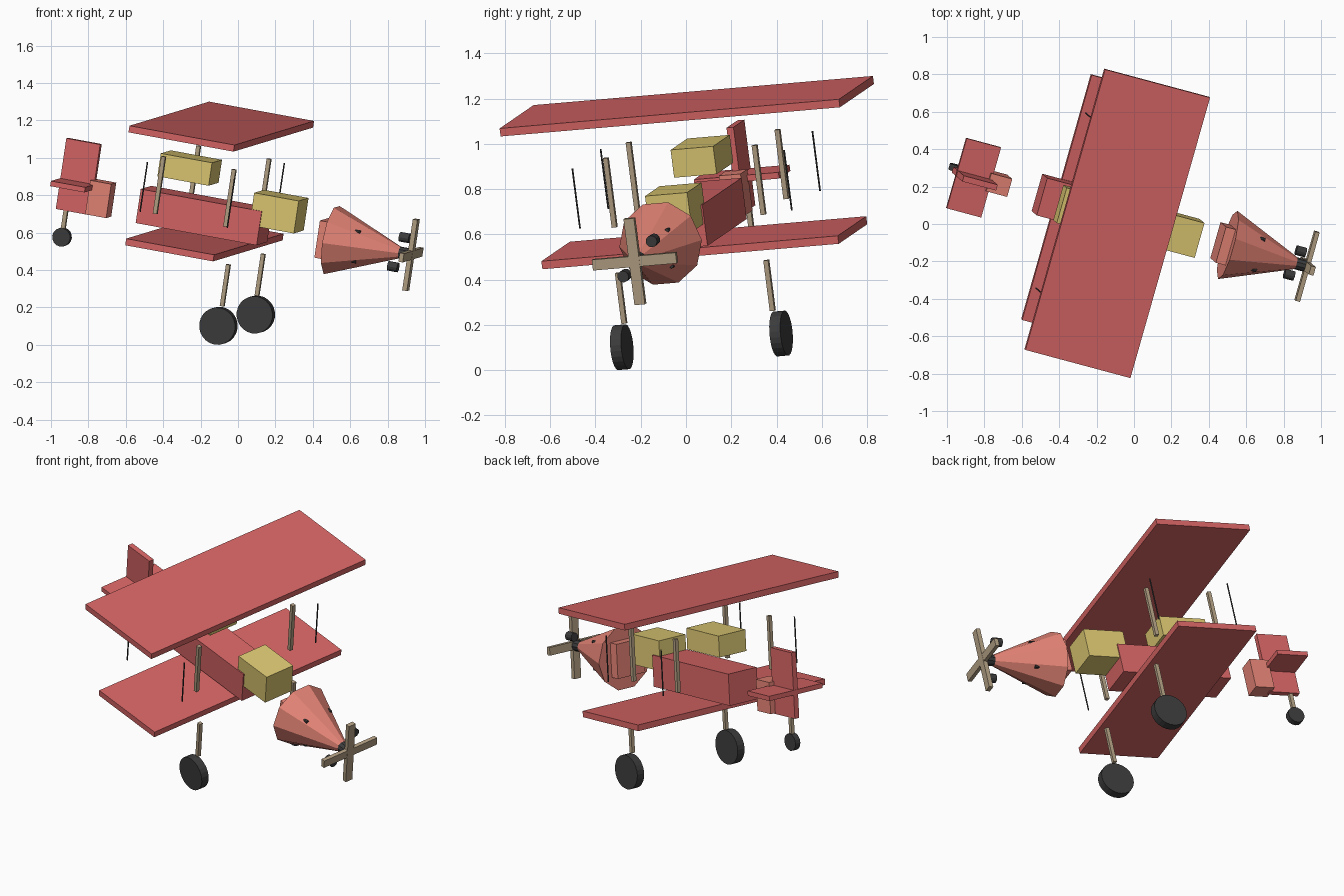
import bpy, math
from mathutils import Matrix, Vector

if "Cube" in bpy.data.objects:
    bpy.data.objects.remove(bpy.data.objects["Cube"])

# Airframe axes: nose direction, left wing direction, up
f = Vector((0.951, -0.255, -0.175)).normalized()
s = Vector((0.269, 0.96, 0.083))
s = (s - f * s.dot(f)).normalized()
u = f.cross(s)
FRAME = Matrix.Translation(s * 0.075) @ Matrix((f, s, u)).transposed().to_4x4()


def material(name, rgb):
    m = bpy.data.materials.new(name)
    m.diffuse_color = (*rgb, 1)
    m.use_nodes = True
    m.node_tree.nodes["Principled BSDF"].inputs["Base Color"].default_value = m.diffuse_color
    return m


RED = material("red", (0.68, 0.13, 0.13))
SALMON = material("salmon", (0.78, 0.23, 0.18))
YELLOW = material("yellow", (0.72, 0.58, 0.17))
WOOD = material("wood", (0.45, 0.35, 0.23))
BLACK = material("black", (0.045, 0.045, 0.045))


def finish(name, mat, local):
    ob = bpy.context.object
    ob.name = name
    ob.data.materials.append(mat)
    ob.matrix_world = FRAME @ local
    return ob


def box(name, mat, a, b, c):
    """Box given by (min, max) along nose, left and up."""
    bpy.ops.mesh.primitive_cube_add(size=1)
    mid = [(r[0] + r[1]) / 2 for r in (a, b, c)]
    size = [r[1] - r[0] for r in (a, b, c)]
    return finish(name, mat, Matrix.Translation(mid) @ Matrix.Diagonal((*size, 1)))


def cyl(name, mat, centre, r, depth, axis, sides=16, r2=None):
    bpy.ops.mesh.primitive_cone_add(vertices=sides, radius1=r, radius2=r if r2 is None else r2, depth=depth)
    rot = {'a': Matrix.Rotation(math.pi / 2, 4, 'Y'),
           'b': Matrix.Rotation(math.pi / 2, 4, 'X'),
           'c': Matrix()}[axis]
    return finish(name, mat, Matrix.Translation(centre) @ rot)


def post(name, a, b, c0, c1, w=0.022):
    h = w / 2
    return box(name, WOOD, (a - h, a + h), (b - h, b + h), (c0, c1))


# Wings
box("upper_wing", RED, (-0.585, 0.005), (-0.782, 0.782), (1.113, 1.149))
box("lower_wing", RED, (-0.537, -0.043), (-0.683, 0.683), (0.498, 0.534))

# Fuselage and the two yellow blocks
box("fuselage", RED, (-0.652, 0.028), (-0.104, 0.104), (0.55, 0.735))
box("rear_block", YELLOW, (-0.573, -0.285), (-0.098, 0.098), (0.818, 0.943))
box("front_block", YELLOW, (-0.03, 0.22), (-0.097, 0.097), (0.648, 0.825))

# Nose: backing box, cone, hub, propeller
box("nose_mount", SALMON, (0.353, 0.42), (-0.1, 0.1), (0.54, 0.742))
cyl("nose_cone", SALMON, (0.602, 0, 0.637), 0.19, 0.39, 'a', 10, 0.03)
cyl("propeller_hub", BLACK, (0.818, 0, 0.637), 0.033, 0.07, 'a', 10)
box("propeller_upright", WOOD, (0.84, 0.866), (-0.024, 0.024), (0.443, 0.83))
box("propeller_cross", WOOD, (0.841, 0.865), (-0.193, 0.193), (0.613, 0.661))
for k in (-1, 1):
    cyl("nose_barrel", BLACK, (0.785, k * 0.075, 0.639 + k * 0.073), 0.026, 0.055, 'a', 12)
    for j in (-1, 1):
        cyl("cone_pin", BLACK, (0.5, k * 0.085, 0.638 + j * 0.08), 0.01, 0.16, 'a', 8)

# Tail
box("tail_block", SALMON, (-0.95, -0.832), (-0.05, 0.05), (0.54, 0.725))
box("tail_fin", RED, (-1.124, -0.934), (-0.016, 0.016), (0.535, 0.92))
box("tailplane", RED, (-1.126, -0.933), (-0.195, 0.195), (0.674, 0.702))
post("tail_wheel_strut", -1.071, 0, 0.43, 0.535)
cyl("tail_wheel", BLACK, (-1.071, 0, 0.39), 0.05, 0.035, 'b', 16)

# Mirrored pairs: undercarriage, wing struts and rigging wires
for k, side in ((-1, "right"), (1, "left")):
    cyl("wheel_" + side, BLACK, (-0.045, k * 0.367, 0.12), 0.1, 0.05, 'b', 24)
    post("wheel_strut_" + side, -0.047, k * 0.342, 0.225, 0.452)
    for a, where in ((-0.093, "front"), (-0.489, "rear")):
        post(f"wing_strut_{where}_{side}", a, k * 0.343, 0.65, 0.962)
    for a, where in ((-0.045, "front"), (-0.535, "rear")):
        cyl(f"rigging_wire_{where}_{side}", BLACK, (a, k * 0.488, 0.8), 0.004, 0.27, 'c', 8)
